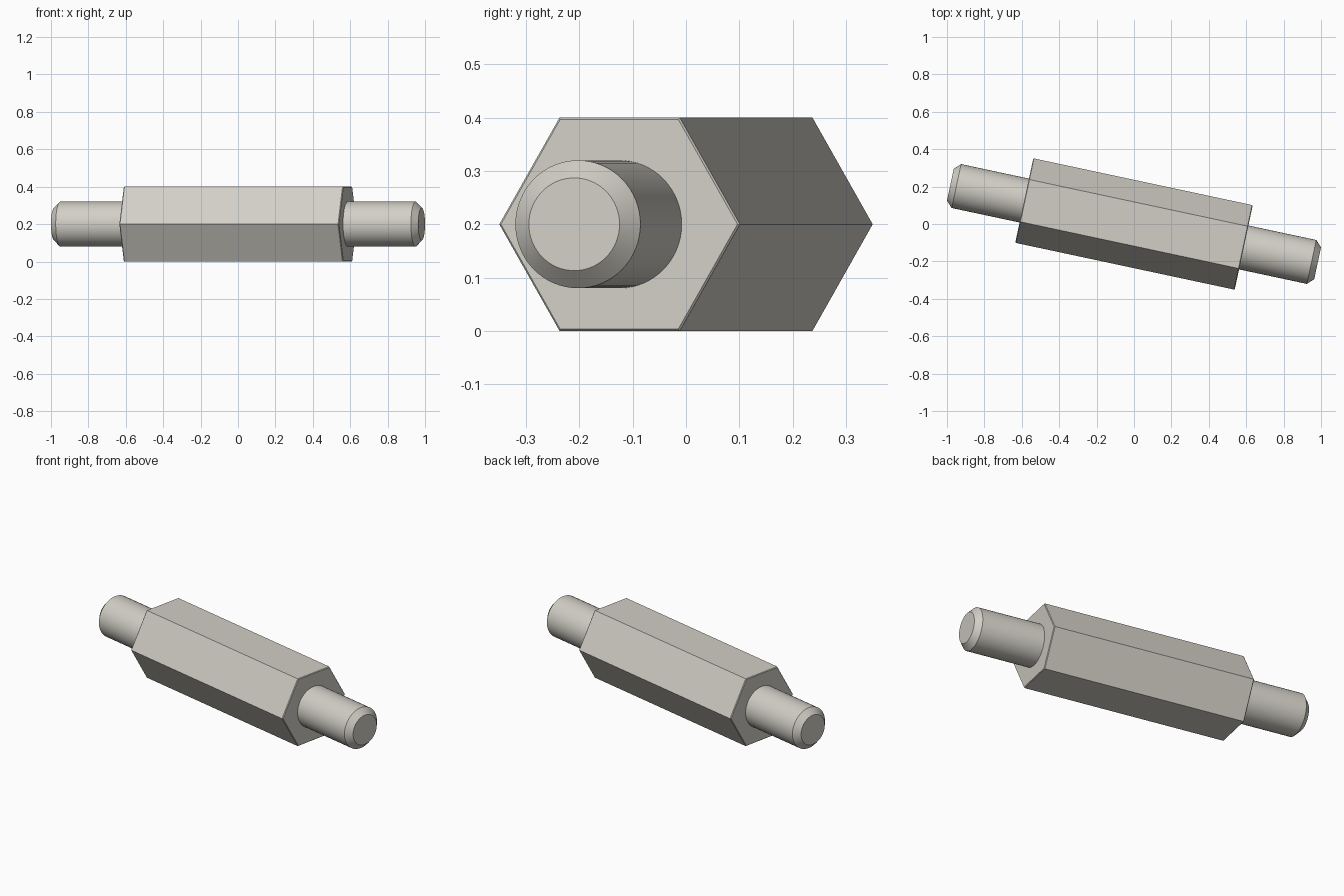
import bpy, bmesh, math
from mathutils import Matrix

cube = bpy.data.objects.get("Cube")
if cube:
    bpy.data.objects.remove(cube, do_unlink=True)

metal = bpy.data.materials.new("pale grey metal")
metal.use_nodes = True
color = (0.64, 0.62, 0.56, 1)
metal.diffuse_color = color
metal.node_tree.nodes["Principled BSDF"].inputs["Base Color"].default_value = color

# Whole bar is turned about z and lifted so the hexagon rests on its flat
PLACE = Matrix.Translation((0, 0, 0.2)) @ Matrix.Rotation(math.radians(-12.06), 4, "Z")


def turned_bar(name, sides, profile):
    """Closed bar along x from (x, radius) rings."""
    bm = bmesh.new()
    rings = []
    for x, r in profile:
        angles = [2 * math.pi * i / sides for i in range(sides)]
        rings.append([bm.verts.new((x, r * math.cos(a), r * math.sin(a))) for a in angles])
    for a, b in zip(rings, rings[1:]):
        for i in range(sides):
            j = (i + 1) % sides
            bm.faces.new((a[i], a[j], b[j], b[i]))
    bm.faces.new(rings[0])
    bm.faces.new(rings[-1])
    bmesh.ops.recalc_face_normals(bm, faces=bm.faces)
    mesh = bpy.data.meshes.new(name)
    bm.to_mesh(mesh)
    bm.free()
    mesh.materials.append(metal)
    obj = bpy.data.objects.new(name, mesh)
    bpy.context.collection.objects.link(obj)
    obj.matrix_world = PLACE
    bpy.ops.object.select_all(action="DESELECT")
    obj.select_set(True)
    bpy.context.view_layer.objects.active = obj
    bpy.ops.object.shade_smooth_by_angle(angle=math.radians(30))
    return obj


# Hexagonal body with a fine edge break at both ends
R, HALF, EDGE = 0.4 / math.sqrt(3), 0.6, 0.004
turned_bar("hex_body", 6, [(-HALF, R - EDGE), (-HALF + EDGE, R),
                           (HALF - EDGE, R), (HALF, R - EDGE)])

# Round studs with chamfered tips
for name, s in (("left_stud", 1), ("right_stud", -1)):
    turned_bar(name, 64, [(s * 0.59, 0.12), (s * 0.971, 0.12), (s * 1.004, 0.087)])
